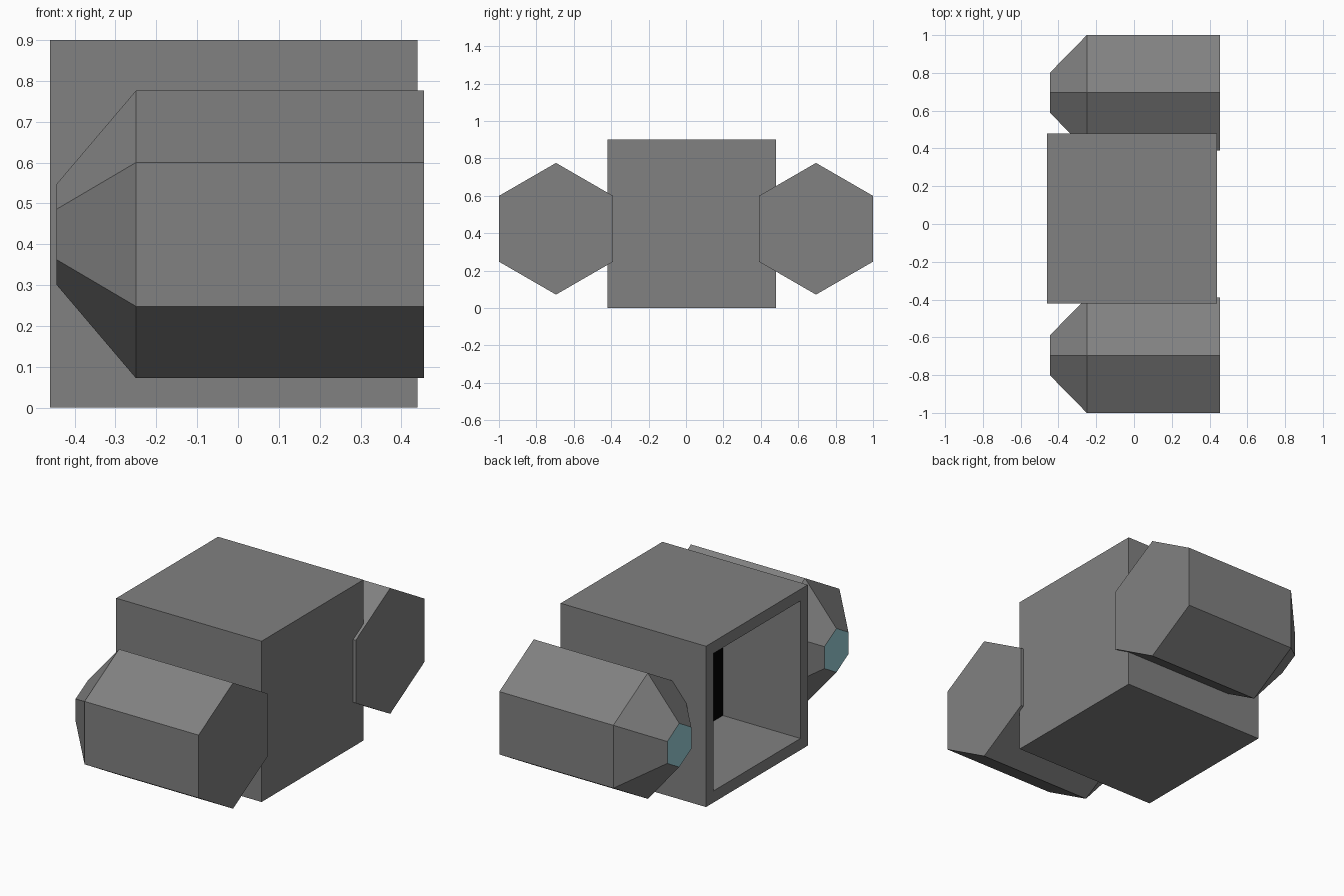
import bpy, bmesh, math
from mathutils import Vector, Matrix

if "Cube" in bpy.data.objects:
    bpy.data.objects.remove(bpy.data.objects["Cube"], do_unlink=True)


def material(name, color):
    m = bpy.data.materials.new(name)
    m.use_nodes = True
    m.diffuse_color = (*color, 1)
    m.node_tree.nodes["Principled BSDF"].inputs["Base Color"].default_value = (*color, 1)
    return m


grey = material("hull grey", (0.22, 0.22, 0.22))
black = material("recess black", (0, 0, 0))
teal = material("lens teal", (0.32, 0.62, 0.68))


def finish(name, bm, mats):
    mesh = bpy.data.meshes.new(name)
    bm.to_mesh(mesh)
    bm.free()
    for m in mats:
        mesh.materials.append(m)
    obj = bpy.data.objects.new(name, mesh)
    bpy.context.collection.objects.link(obj)


def side_face(bm):
    return min(bm.faces, key=lambda f: f.calc_center_median().x)


# Box body with a recess sunk into its -x side
bm = bmesh.new()
size = 0.9
bmesh.ops.create_cube(bm, size=size, matrix=Matrix.Translation((-0.01, 0.03, size / 2)))
opening = side_face(bm)
bmesh.ops.inset_region(bm, faces=[opening], thickness=0.092)
recess = bmesh.ops.extrude_discrete_faces(bm, faces=[opening])["faces"][0]
bmesh.ops.translate(bm, verts=recess.verts, vec=(0.48, 0, 0))
recess.material_index = 1
finish("body", bm, [grey, black])


# Hexagonal side pods, tapering to a lens at -x
def pod(name, y):
    bm = bmesh.new()
    rings = []
    for x, radius in ((0.456, 0.352), (-0.25, 0.352), (-0.445, 0.1225)):
        angles = [math.radians(90 + 60 * i) for i in range(6)]
        rings.append([bm.verts.new((x, y + radius * math.cos(a), 0.424 + radius * math.sin(a)))
                      for a in angles])
    for a, b in zip(rings, rings[1:]):
        for i in range(6):
            j = (i + 1) % 6
            bm.faces.new((a[i], a[j], b[j], b[i]))
    bm.faces.new(rings[0])
    bm.faces.new(rings[-1]).material_index = 1
    bmesh.ops.recalc_face_normals(bm, faces=bm.faces)
    finish(name, bm, [grey, teal])


pod("front_pod", -0.695)
pod("back_pod", 0.695)
